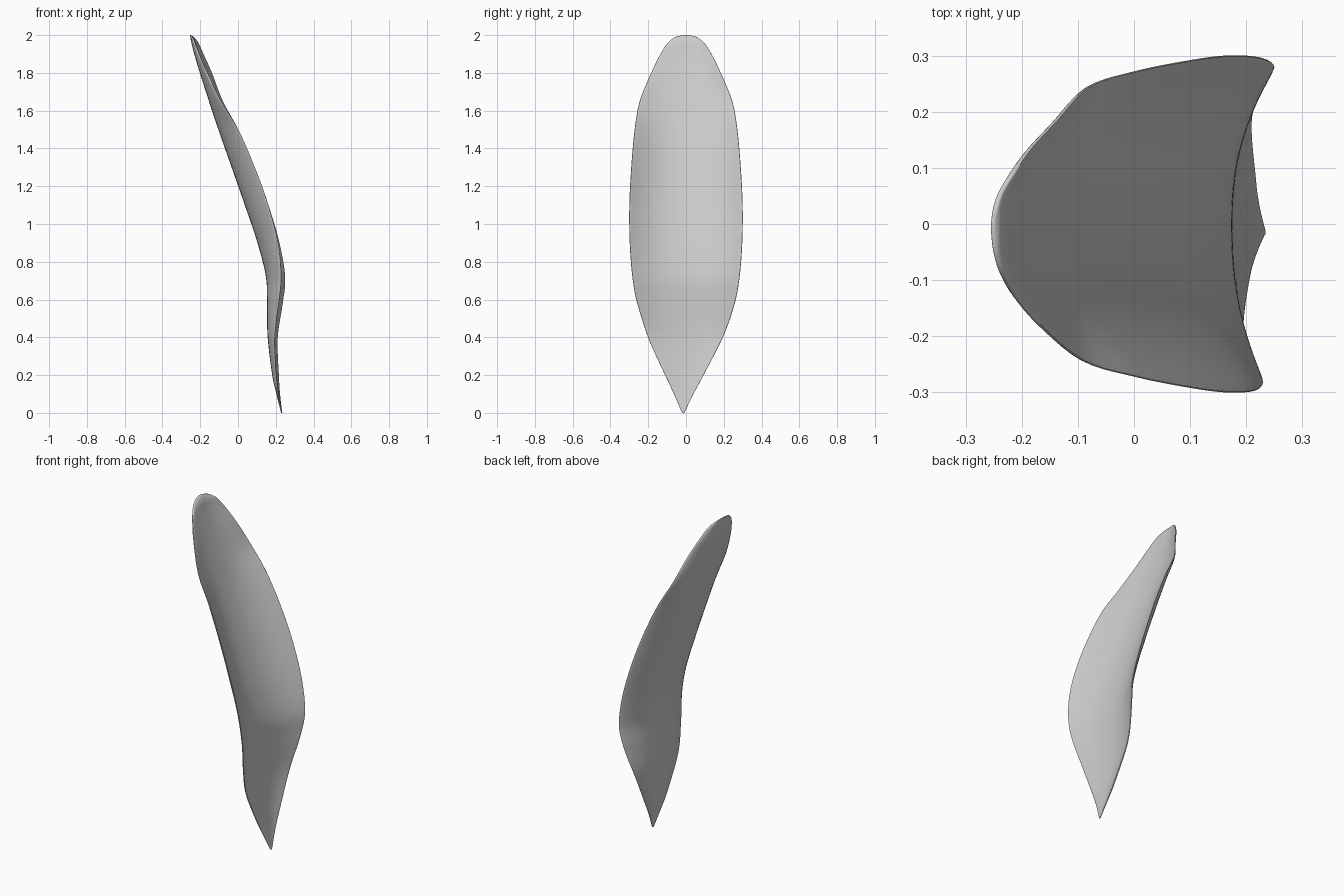
import bpy, bmesh, math

if "Cube" in bpy.data.objects:
    bpy.data.objects.remove(bpy.data.objects["Cube"])

# Stations: height, middle x (outer face), front-edge x, back-edge x, half width
S = [
    (0.00, 0.228, 0.230, 0.232, 0.006),
    (0.10, 0.203, 0.212, 0.220, 0.052),
    (0.20, 0.181, 0.200, 0.213, 0.102),
    (0.40, 0.157, 0.192, 0.208, 0.198),
    (0.58, 0.153, 0.215, 0.235, 0.258),
    (0.72, 0.148, 0.228, 0.248, 0.284),
    (0.90, 0.103, 0.212, 0.218, 0.298),
    (1.10, 0.036, 0.160, 0.160, 0.300),
    (1.30, -0.034, 0.088, 0.088, 0.290),
    (1.50, -0.104, 0.000, 0.000, 0.272),
    (1.65, -0.154, -0.090, -0.082, 0.245),
    (1.80, -0.202, -0.165, -0.140, 0.184),
    (1.90, -0.232, -0.208, -0.185, 0.135),
    (1.96, -0.247, -0.232, -0.213, 0.095),
    (1.99, -0.253, -0.246, -0.238, 0.055),
    (2.00, -0.255, -0.253, -0.250, 0.012),
]
SUB, N, THICK = 5, 56, 0.022


def spline(i, t):
    """Catmull-Rom interpolation between stations i and i+1."""
    p = [S[max(0, min(len(S) - 1, i + k))] for k in (-1, 0, 1, 2)]
    return [0.5 * (2*b + (c - a)*t + (2*a - 5*b + 4*c - d)*t*t
                   + (3*b - a - 3*c + d)*t**3) for a, b, c, d in zip(*p)]


def ring(z, mid, front, back, w):
    """Thin cupped cross-section with rounded rims."""
    th = THICK * min(1, 0.25 + w / 0.12)
    shift = -0.015 * max(0, 1 - z / 0.5)
    pts = []
    for k in range(N):
        a = 2 * math.pi * k / N
        s, q = math.cos(a), math.sin(a)
        edge = back if s > 0 else front
        x = mid + (edge - th / 2 - mid) * abs(s) ** 2.3
        x += th / 2 + math.copysign(abs(q) ** 0.6, q) * th / 2
        pts.append((x, s * w + shift, z))
    return pts


# Petal: rings lofted from the pointed base to the rounded top
bm = bmesh.new()
rows = [spline(i, j / SUB) for i in range(len(S) - 1) for j in range(SUB)] + [S[-1]]
rings = [[bm.verts.new(p) for p in ring(*r)] for r in rows]
for r0, r1 in zip(rings, rings[1:]):
    for k in range(N):
        n = (k + 1) % N
        bm.faces.new((r0[k], r0[n], r1[n], r1[k]))
bm.faces.new(rings[0])
bm.faces.new(rings[-1])
bmesh.ops.recalc_face_normals(bm, faces=bm.faces)
mesh = bpy.data.meshes.new("petal")
bm.to_mesh(mesh)
bm.free()
petal = bpy.data.objects.new("petal", mesh)
bpy.context.collection.objects.link(petal)
bpy.context.view_layer.objects.active = petal
petal.select_set(True)
bpy.ops.object.shade_smooth_by_angle(angle=math.radians(50))
